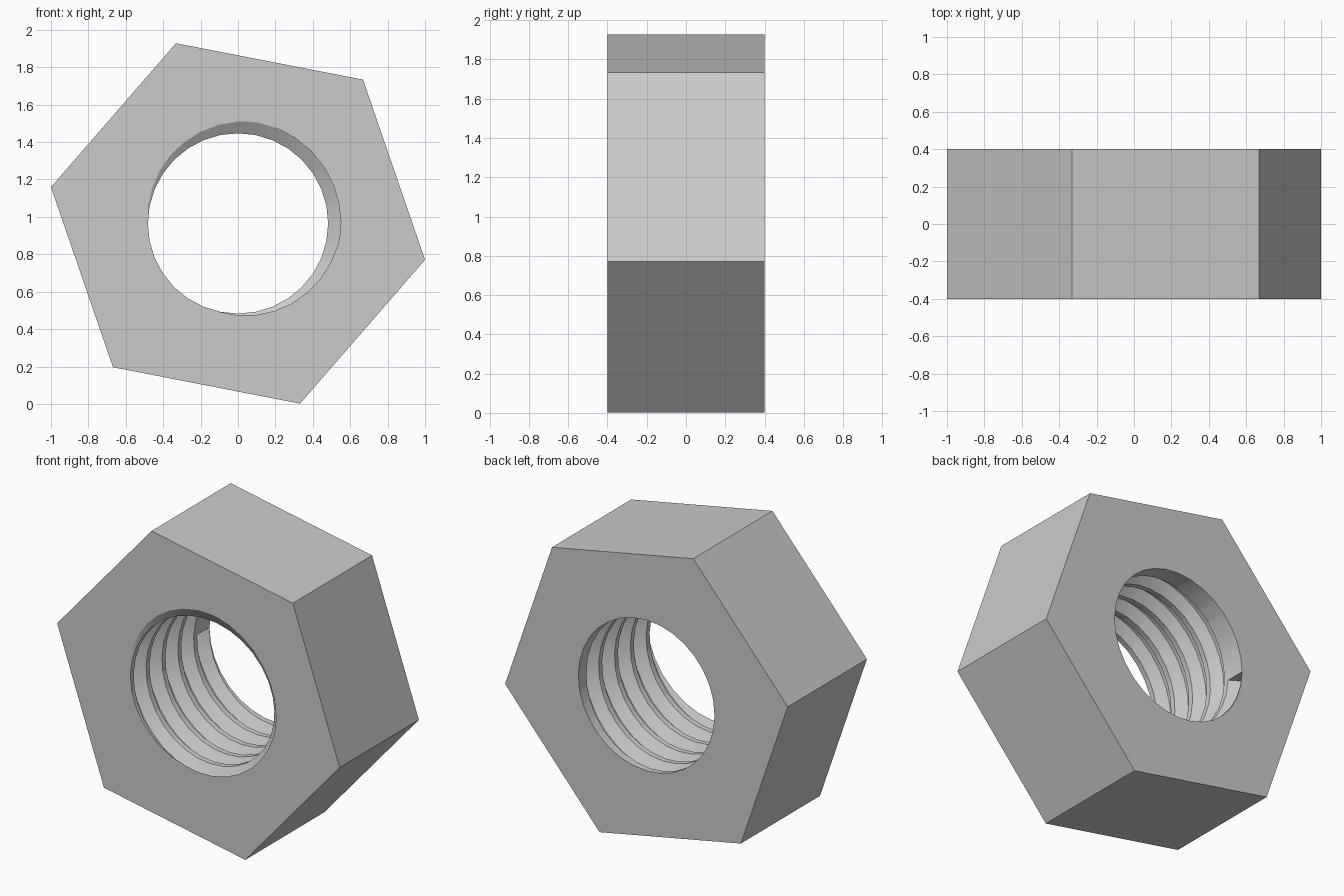
import bpy, bmesh
from math import cos, sin, pi, radians

cube = bpy.data.objects.get("Cube")
if cube:
    bpy.data.objects.remove(cube, do_unlink=True)

CENTRE_Z = 0.965
THICKNESS = 0.8
BORE = 0.482
SEGMENTS = 32
PITCH = 0.16

steel = bpy.data.materials.new("plain grey steel")
steel.use_nodes = True
grey = (0.6, 0.6, 0.6, 1)
steel.diffuse_color = grey
steel.node_tree.nodes["Principled BSDF"].inputs["Base Color"].default_value = grey


def loft(name, rings):
    """Closed solid through a list of equal-length rings, capped at both ends."""
    bm = bmesh.new()
    loops = [[bm.verts.new(p) for p in ring] for ring in rings]
    for a, b in zip(loops, loops[1:]):
        for i in range(len(a)):
            j = (i + 1) % len(a)
            bm.faces.new((a[i], a[j], b[j], b[i]))
    bm.faces.new(loops[0])
    bm.faces.new(loops[-1])
    bmesh.ops.recalc_face_normals(bm, faces=bm.faces)
    mesh = bpy.data.meshes.new(name)
    bm.to_mesh(mesh)
    bm.free()
    obj = bpy.data.objects.new(name, mesh)
    bpy.context.collection.objects.link(obj)
    mesh.materials.append(steel)
    return obj


def polar(radius, angle, y):
    return (radius * cos(angle), y, CENTRE_Z + radius * sin(angle))


def prism(name, radius, sides, length, turn=0):
    return loft(name, [[polar(radius, turn + 2 * pi * i / sides, y) for i in range(sides)]
                       for y in (-length / 2, length / 2)])


# Hexagonal body, tilted about its axis
nut = prism("hex_nut", 1.0188, 6, THICKNESS, radians(-11))

# Plain bore
bore = prism("bore_cutter", BORE, SEGMENTS, THICKNESS + 0.4)

# Helical groove: starts flush inside the back and runs out through the front
profile = [(0.46, -0.0765), (0.55, -0.02), (0.55, 0.02), (0.46, 0.0765)]
rings = []
for step in range(int(5.2 * SEGMENTS)):
    turns = step / SEGMENTS
    y = 0.337 - PITCH * turns
    rings.append([polar(r, pi + 2 * pi * turns, y + w) for r, w in profile])
groove = loft("thread_cutter", rings)

# Cut the bore, then the thread
bpy.context.view_layer.objects.active = nut
for cutter in (bore, groove):
    cutter.hide_render = True
    mod = nut.modifiers.new("cut", "BOOLEAN")
    mod.operation = "DIFFERENCE"
    mod.solver = "EXACT"
    mod.object = cutter
    bpy.ops.object.modifier_apply(modifier=mod.name)
for cutter in (bore, groove):
    bpy.data.objects.remove(cutter, do_unlink=True)

# Smooth thread with crisp edges
bpy.ops.object.select_all(action="DESELECT")
nut.select_set(True)
bpy.ops.object.shade_smooth_by_angle(angle=radians(30))
